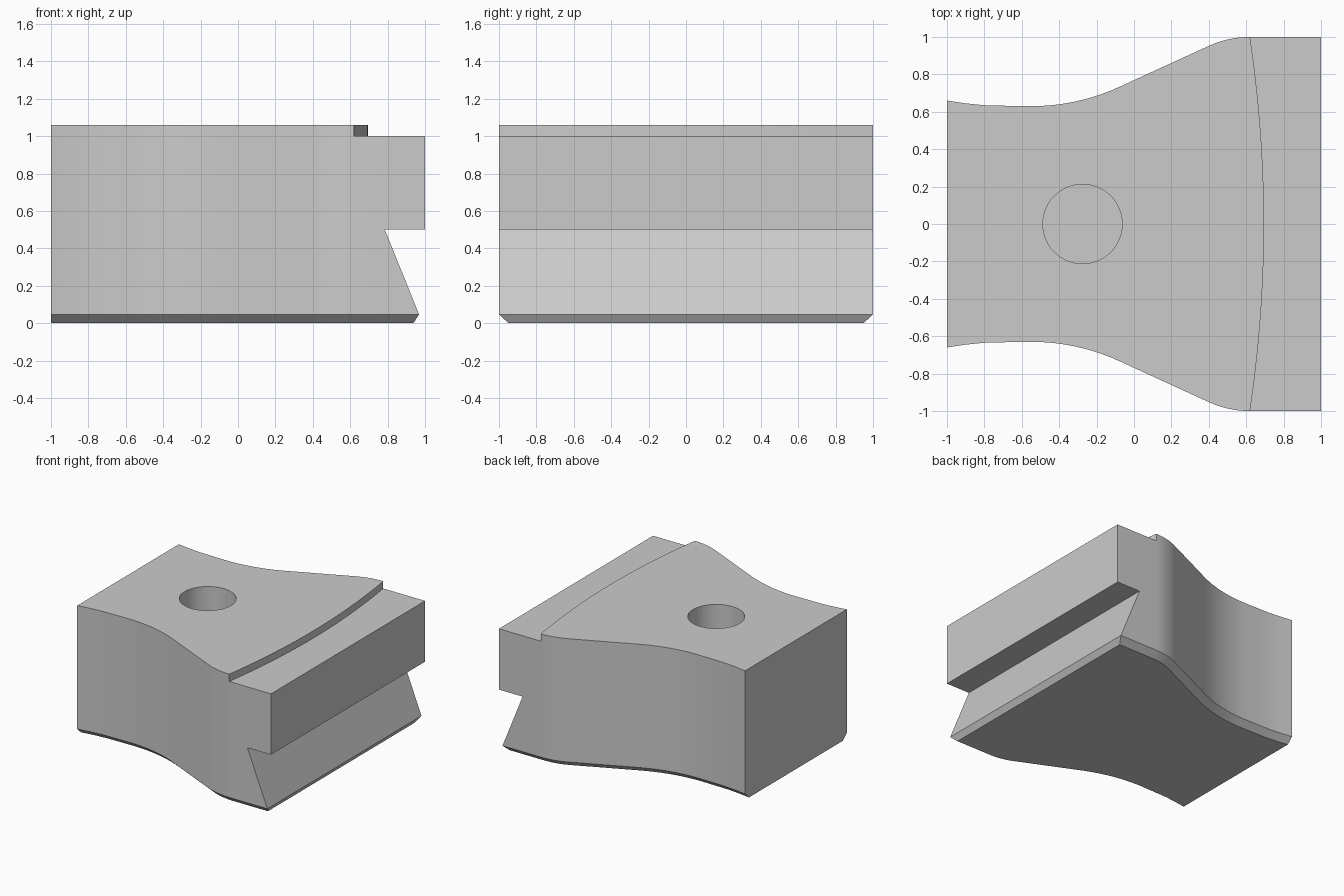
import bpy, bmesh, math
from mathutils import Vector

cube = bpy.data.objects.get("Cube")
if cube:
    bpy.data.objects.remove(cube, do_unlink=True)

grey = bpy.data.materials.new("plain grey")
grey.use_nodes = True
grey.diffuse_color = (0.6, 0.6, 0.6, 1)
grey.node_tree.nodes["Principled BSDF"].inputs["Base Color"].default_value = (0.6, 0.6, 0.6, 1)


def loft(name, rings):
    """Closed solid through matching rings of points, capped at both ends."""
    bm = bmesh.new()
    loops = [[bm.verts.new(p) for p in ring] for ring in rings]
    n = len(loops[0])
    for low, high in zip(loops, loops[1:]):
        for i in range(n):
            j = (i + 1) % n
            bm.faces.new((low[i], low[j], high[j], high[i]))
    bm.faces.new(loops[0][::-1])
    bm.faces.new(loops[-1])
    bmesh.ops.recalc_face_normals(bm, faces=bm.faces)
    mesh = bpy.data.meshes.new(name)
    bm.to_mesh(mesh)
    bm.free()
    mesh.materials.append(grey)
    obj = bpy.data.objects.new(name, mesh)
    bpy.context.collection.objects.link(obj)
    return obj


def cut(obj, cutter):
    """Subtract the cutter from the object and discard it."""
    cutter.hide_render = True
    mod = obj.modifiers.new("cut", 'BOOLEAN')
    mod.operation = 'DIFFERENCE'
    mod.solver = 'EXACT'
    mod.object = cutter
    bpy.ops.object.select_all(action='DESELECT')
    bpy.context.view_layer.objects.active = obj
    obj.select_set(True)
    bpy.ops.object.modifier_apply(modifier=mod.name)
    bpy.data.objects.remove(cutter, do_unlink=True)


# Flared side outline: shallow lip, concave arc, straight flare, convex arc
flare = math.radians(24.5)
steps = 12
side = [(-1, 0.66), (-0.9, 0.645), (-0.8, 0.635), (-0.68, 0.632)]
for i in range(steps + 1):
    a = flare * i / steps
    side.append((-0.55 + 1.13 * math.sin(a), 0.63 + 1.13 * (1 - math.cos(a))))
for i in range(steps + 1):
    a = flare * (1 - i / steps)
    side.append((0.62 - 0.53 * math.sin(a), 1 - 0.53 * (1 - math.cos(a))))
side.append((1, 1))


def outline(z, inset):
    """Full mirrored plan outline, sides pulled in along their normals."""
    pts = []
    for i, (x, y) in enumerate(side):
        a, b = side[max(i - 1, 0)], side[min(i + 1, len(side) - 1)]
        t = Vector((b[0] - a[0], b[1] - a[1])).normalized()
        end = i in (0, len(side) - 1)
        pts.append((x if end else x + t.y * inset, y - t.x * inset))
    return [(x, -y, z) for x, y in pts] + [(x, y, z) for x, y in reversed(pts)]


# Main block with a chamfered lower edge
block = loft("dovetail_block", [outline(0, 0.05), outline(0.047, 0), outline(1.06, 0)])

# Undercut dovetail slope and end chamfer
profile = [(0.785, 0.5), (0.968, 0.047), (0.938, 0), (0.91, -0.05), (1.2, -0.05), (1.2, 0.5)]
cut(block, loft("dovetail_cutter", [[(x, y, z) for x, z in profile] for y in (-1.2, 1.2)]))

# Curved step along the top
arc = [(0.695 - 0.075 * (k / 10) ** 2, k / 10) for k in range(-11, 12)]
arc += [(1.2, 1.1), (1.2, -1.1)]
cut(block, loft("step_cutter", [[(x, y, z) for x, y in arc] for z in (1.0, 1.2)]))

# Blind round hole
circle = [(-0.275 + 0.212 * math.cos(k * math.tau / 64), 0.212 * math.sin(k * math.tau / 64))
          for k in range(64)]
cut(block, loft("hole_cutter", [[(x, y, z) for x, y in circle] for z in (0.4, 1.2)]))

bpy.ops.object.shade_smooth_by_angle(angle=math.radians(25))
